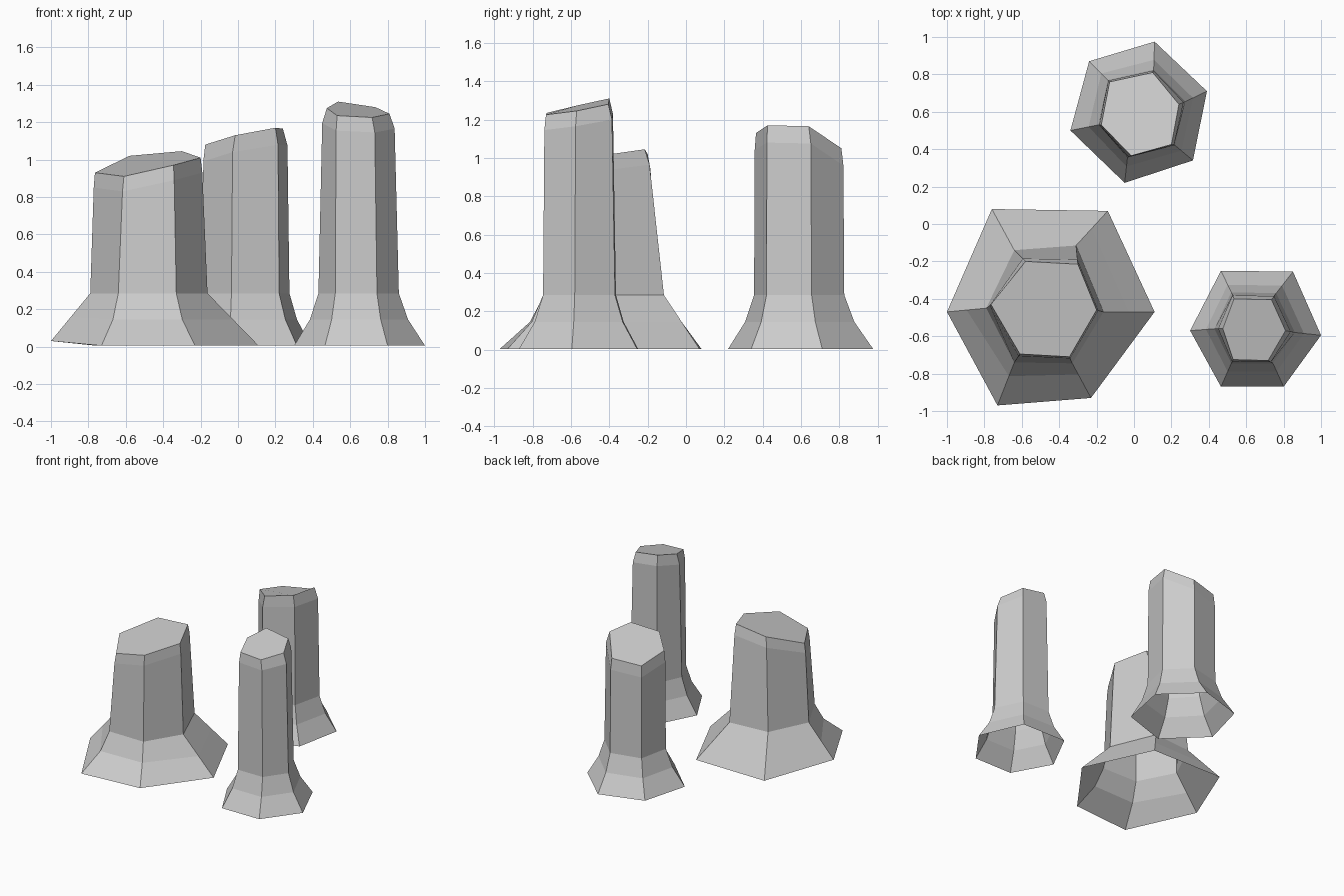
import bpy
import bmesh
from mathutils import Vector

if "Cube" in bpy.data.objects:
    bpy.data.objects.remove(bpy.data.objects["Cube"])

COLLAR_Z = 0.285


def ring(points, z):
    return [Vector((x, y, z)) for x, y in points]


def blend(a, b, t):
    return [p.lerp(q, t) for p, q in zip(a, b)]


def pillar(name, base, collar, cap, shoulder, bevel, flare, lift=0.0):
    """Six-sided open-bottomed column: foot, flare, collar, shoulder, slanted cap."""
    foot = ring(base, 0.005)
    foot[0].z += lift
    neck = ring(collar, COLLAR_Z)
    top = [Vector(p) for p in cap]
    # concave bend halfway down the flared foot
    bend = [n.lerp(f, t) for n, f, t in zip(neck, foot, flare)]
    for p, n, f in zip(bend, neck, foot):
        p.z = (n.z + f.z) / 2
    # chamfer line just under the slanted cap
    edge = blend(neck, top, shoulder)
    for p, t in zip(edge, top):
        p.z = t.z - bevel

    bm = bmesh.new()
    loops = [[bm.verts.new(p) for p in r] for r in (foot, bend, neck, edge, top)]
    for lo, hi in zip(loops, loops[1:]):
        for i in range(6):
            j = (i + 1) % 6
            bm.faces.new((lo[i], hi[i], hi[j], lo[j]))
    bm.faces.new(loops[-1][::-1])
    bmesh.ops.recalc_face_normals(bm, faces=bm.faces)
    mesh = bpy.data.meshes.new(name)
    bm.to_mesh(mesh)
    bm.free()
    obj = bpy.data.objects.new(name, mesh)
    bpy.context.collection.objects.link(obj)
    return obj


# Corners run clockwise seen from above, starting at the left corner
pillar("wide_pillar",
       [(-1, -.47), (-.76, .08), (-.14, .07), (.11, -.47), (-.23, -.93), (-.73, -.97)],
       [(-.79, -.45), (-.64, -.14), (-.31, -.115), (-.163, -.47), (-.33, -.745), (-.64, -.74)],
       [(-.765, -.43, .93), (-.58, -.2, 1.02), (-.3, -.215, 1.045),
        (-.2, -.46, 1.01), (-.345, -.71, .97), (-.61, -.695, .91)],
       .75, .08, (.5, .5, .5, .5, .32, .32), lift=.025)

pillar("back_pillar",
       [(-.34, .5), (-.24, .87), (.11, .975), (.39, .71), (.315, .34), (-.05, .22)],
       [(-.19, .53), (-.14, .77), (.105, .825), (.275, .655), (.22, .42), (-.035, .355)],
       [(-.175, .53, 1.08), (-.13, .76, 1.03), (.1, .81, 1.05),
        (.24, .64, 1.165), (.2, .425, 1.17), (-.015, .365, 1.13)],
       .3, .09, (.35,) * 6)

pillar("tall_pillar",
       [(.3, -.57), (.465, -.25), (.85, -.255), (1, -.595), (.8, -.87), (.465, -.87)],
       [(.43, -.56), (.52, -.365), (.76, -.37), (.86, -.58), (.743, -.745), (.52, -.745)],
       [(.475, -.56, 1.275), (.535, -.4, 1.31), (.735, -.405, 1.28),
        (.81, -.57, 1.245), (.717, -.73, 1.225), (.53, -.725, 1.235)],
       .45, .08, (.35,) * 6)
